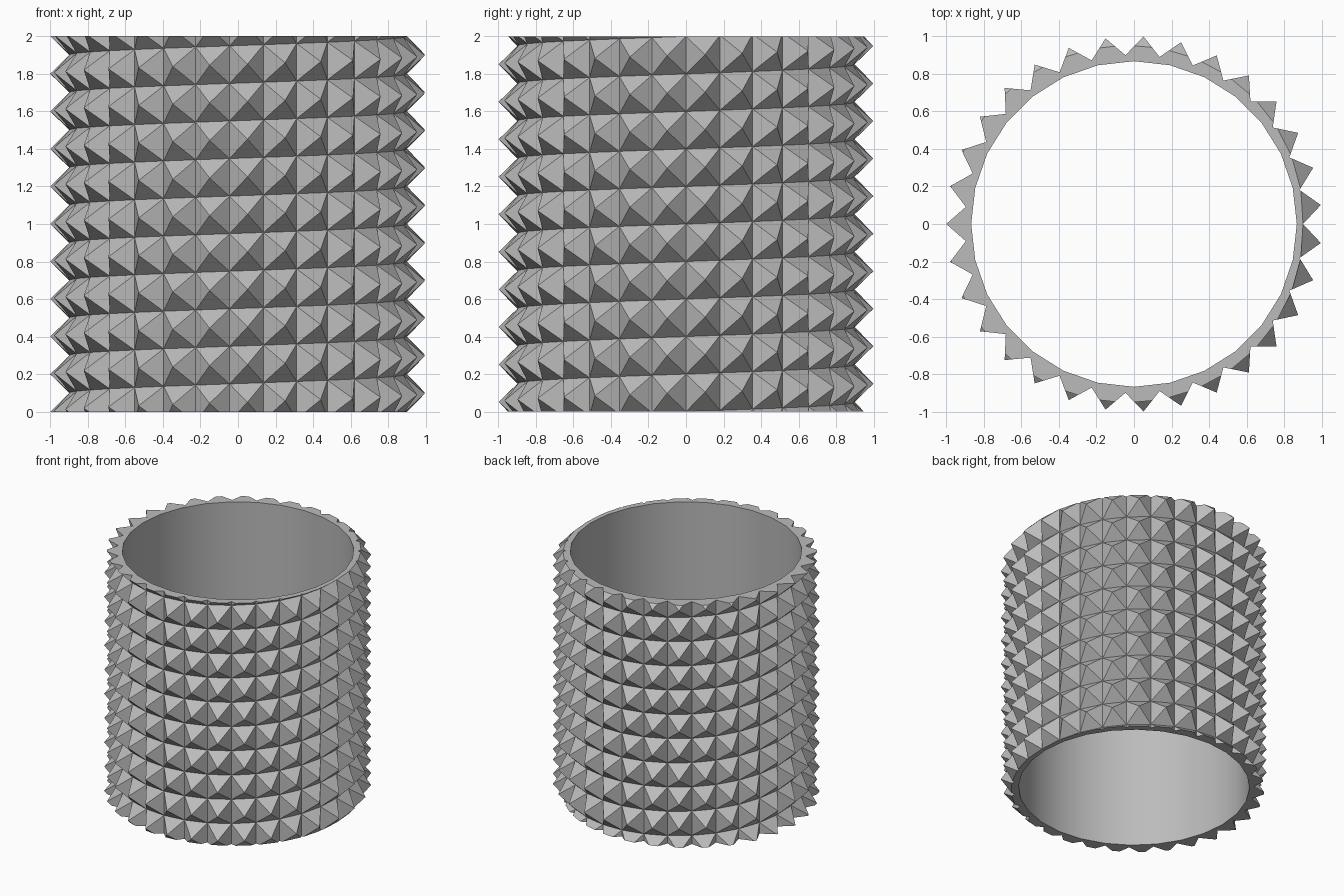
import bpy, bmesh
from math import cos, sin, pi
from mathutils import Vector

if "Cube" in bpy.data.objects:
    bpy.data.objects.remove(bpy.data.objects["Cube"], do_unlink=True)

STUDS = 31          # studs per turn of the spiral
PITCH = 0.2         # climb per turn
HEIGHT = 2.0
TIP_R, BASE_R, BORE_R = 1.0, 0.9, 0.867
BORE_SIDES = 28

grey = bpy.data.materials.new("grey")
grey.use_nodes = True
colour = (0.5, 0.5, 0.5, 1)
grey.diffuse_color = colour
grey.node_tree.nodes["Principled BSDF"].inputs["Base Color"].default_value = colour


def spiral(k, radius, dz=0.0):
    a = pi + 2 * pi * k / STUDS
    return Vector((radius * cos(a), radius * sin(a), PITCH * k / STUDS + dz))


bm = bmesh.new()

# Spiral sheet of four-sided studs, sharing corners from turn to turn
turns = round(HEIGHT / PITCH)
first, last = -2 * STUDS, (turns + 2) * STUDS
corner = {k: bm.verts.new(spiral(k - 0.5, BASE_R, -PITCH / 2))
          for k in range(first, last + STUDS + 2)}
for k in range(first, last):
    tip = bm.verts.new(spiral(k, TIP_R))
    ring = [corner[k], corner[k + 1], corner[k + STUDS + 1], corner[k + STUDS]]
    for i in range(4):
        bm.faces.new((ring[i], ring[(i + 1) % 4], tip))
bmesh.ops.delete(bm, geom=[v for v in bm.verts if not v.link_faces], context='VERTS')

# Trim the spiral flat at the bottom and top
for z, n in ((0, -1), (HEIGHT, 1)):
    bmesh.ops.bisect_plane(bm, geom=bm.verts[:] + bm.edges[:] + bm.faces[:], dist=1e-5,
                           plane_co=(0, 0, z), plane_no=(0, 0, n), clear_outer=True)
bmesh.ops.remove_doubles(bm, verts=bm.verts[:], dist=1e-5)
rims = [[e for e in bm.edges if e.is_boundary and all(abs(v.co.z - z) < 1e-4 for v in e.verts)]
        for z in (0, HEIGHT)]

# Smooth bore
loops = []
for z in (0, HEIGHT):
    loops.append([bm.verts.new((BORE_R * cos(2 * pi * i / BORE_SIDES),
                                BORE_R * sin(2 * pi * i / BORE_SIDES), z))
                  for i in range(BORE_SIDES)])
low, high = loops
for i in range(BORE_SIDES):
    j = (i + 1) % BORE_SIDES
    bm.faces.new((low[j], low[i], high[i], high[j])).smooth = True

# Flat ring faces at both ends
for rim, loop in zip(rims, loops):
    inner = [bm.edges.get((loop[i - 1], loop[i])) for i in range(BORE_SIDES)]
    for e in inner:
        e.smooth = False
    bmesh.ops.triangle_fill(bm, use_beauty=True, edges=rim + inner)
bmesh.ops.recalc_face_normals(bm, faces=bm.faces[:])
ends = [f for f in bm.faces if abs(f.normal.z) > 0.999]
bmesh.ops.dissolve_limit(bm, angle_limit=0.001, verts=[], edges=list(
    {e for f in ends for e in f.edges if all(g in ends for g in e.link_faces)}))

mesh = bpy.data.meshes.new("studded_sleeve")
bm.to_mesh(mesh)
bm.free()
mesh.materials.append(grey)
sleeve = bpy.data.objects.new("studded_sleeve", mesh)
bpy.context.collection.objects.link(sleeve)
